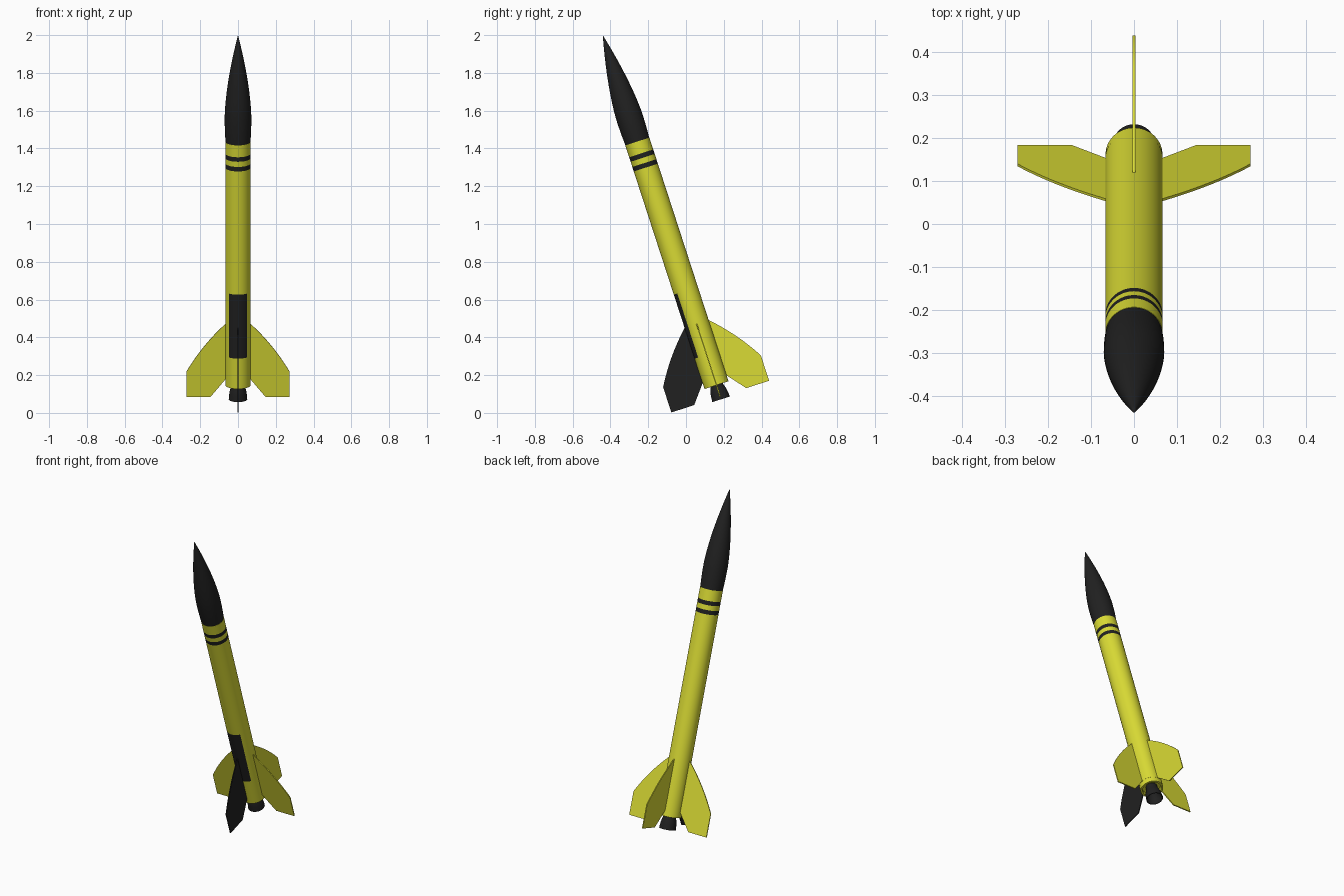
import bpy, bmesh, math
from mathutils import Matrix, Vector

if "Cube" in bpy.data.objects:
    bpy.data.objects.remove(bpy.data.objects["Cube"])

# The rocket is built upright along local z, then leaned forward by 18 degrees
TILT = math.radians(18)
LEAN = Matrix.Rotation(TILT, 4, 'X') @ Matrix.Translation((0, 0.199, 0))
SEG = 64
R = 0.067


def material(name, rgb):
    m = bpy.data.materials.new(name)
    m.diffuse_color = (*rgb, 1)
    m.use_nodes = True
    m.node_tree.nodes["Principled BSDF"].inputs["Base Color"].default_value = m.diffuse_color
    return m


YELLOW = material("yellow", (0.70, 0.71, 0.035))
BLACK = material("black", (0.015, 0.015, 0.015))


def finish(name, bm, mats):
    bmesh.ops.recalc_face_normals(bm, faces=bm.faces)
    me = bpy.data.meshes.new(name)
    bm.to_mesh(me)
    bm.free()
    for m in mats:
        me.materials.append(m)
    ob = bpy.data.objects.new(name, me)
    bpy.context.collection.objects.link(ob)
    ob.matrix_world = LEAN
    bpy.ops.object.select_all(action='DESELECT')
    ob.select_set(True)
    bpy.context.view_layer.objects.active = ob
    bpy.ops.object.shade_smooth_by_angle(angle=math.radians(35))
    return ob


def lathe(name, profile, mats, paint=None):
    """Spin (radius, height) points; paint(height, angle) picks the material slot."""
    bm = bmesh.new()
    rings = []
    for r, h in profile:
        if r == 0:
            rings.append([bm.verts.new((0, 0, h))] * SEG)
        else:
            rings.append([bm.verts.new((r * math.cos(a), r * math.sin(a), h))
                          for a in (2 * math.pi * i / SEG for i in range(SEG))])
    for lo, hi in zip(rings, rings[1:]):
        for i in range(SEG):
            j = (i + 1) % SEG
            quad = list(dict.fromkeys((lo[i], lo[j], hi[j], hi[i])))
            f = bm.faces.new(quad)
            if paint:
                c = f.calc_center_median()
                f.material_index = paint(c.z, math.atan2(c.y, c.x))
    return finish(name, bm, mats)


# Body tube with two black bands and a black quarter panel on the front
def body_paint(h, angle):
    band = 1.301 < h < 1.326 or 1.355 < h < 1.38
    panel = 0.259 < h < 0.615 and abs(angle + math.pi / 2) < math.pi / 4
    return int(band or panel)


heights = (0.122, 0.259, 0.615, 1.301, 1.326, 1.355, 1.38, 1.446)
lathe("body_tube", [(0, 0.122)] + [(R, h) for h in heights] + [(0, 1.446)],
      [YELLOW, BLACK], body_paint)

# Nose cone: slight swell above its base, then a pointed ogive
nose = [(0, 1.445), (0.066, 1.445), (0.0688, 1.49), (0.0702, 1.535), (0.0706, 1.58)]
nose += [(0.0706 * (1 - t ** 1.6), 1.58 + 0.458 * t) for t in (k / 16 for k in range(1, 16))]
lathe("nose_cone", nose + [(0, 2.038)], [BLACK])

# Tail ring with a shallow recess around the engine
lathe("tail_ring", [(0, 0.123), (0.0665, 0.123), (0.0665, 0.09), (0.055, 0.09),
                    (0.053, 0.108), (0, 0.108)], [YELLOW])

# Hollow engine bell
lathe("engine_nozzle", [(0, 0.11), (0.033, 0.11), (0.035, 0.085), (0.042, 0.065),
                        (0.046, 0.045), (0.049, 0.011), (0.045, 0.011),
                        (0.041, 0.04), (0.034, 0.065), (0.018, 0.085), (0, 0.085)], [BLACK])


# Four fins: flat plates with a gently bowed leading edge
def fin(name, angle, mat, thick=0.006):
    top, tip = Vector((0.067, 0.43)), Vector((0.272, 0.167))
    bow = Vector((0.787, 0.616)) * 0.012
    outline = [top.lerp(tip, t) + bow * 4 * t * (1 - t) for t in (k / 8 for k in range(9))]
    outline += [Vector(p) for p in ((0.272, 0.026), (0.145, 0.026), (0.067, 0.122))]
    bm = bmesh.new()
    face = bm.faces.new([bm.verts.new((r, -thick / 2, h)) for r, h in outline])
    ext = bmesh.ops.extrude_face_region(bm, geom=[face])
    bmesh.ops.translate(bm, vec=(0, thick, 0),
                        verts=[g for g in ext["geom"] if isinstance(g, bmesh.types.BMVert)])
    bmesh.ops.rotate(bm, cent=(0, 0, 0), matrix=Matrix.Rotation(angle, 3, 'Z'), verts=bm.verts)
    finish(name, bm, [mat])


for k, side in enumerate(("right", "back", "left", "front")):
    fin(side + "_fin", k * math.pi / 2, BLACK if side == "front" else YELLOW)
